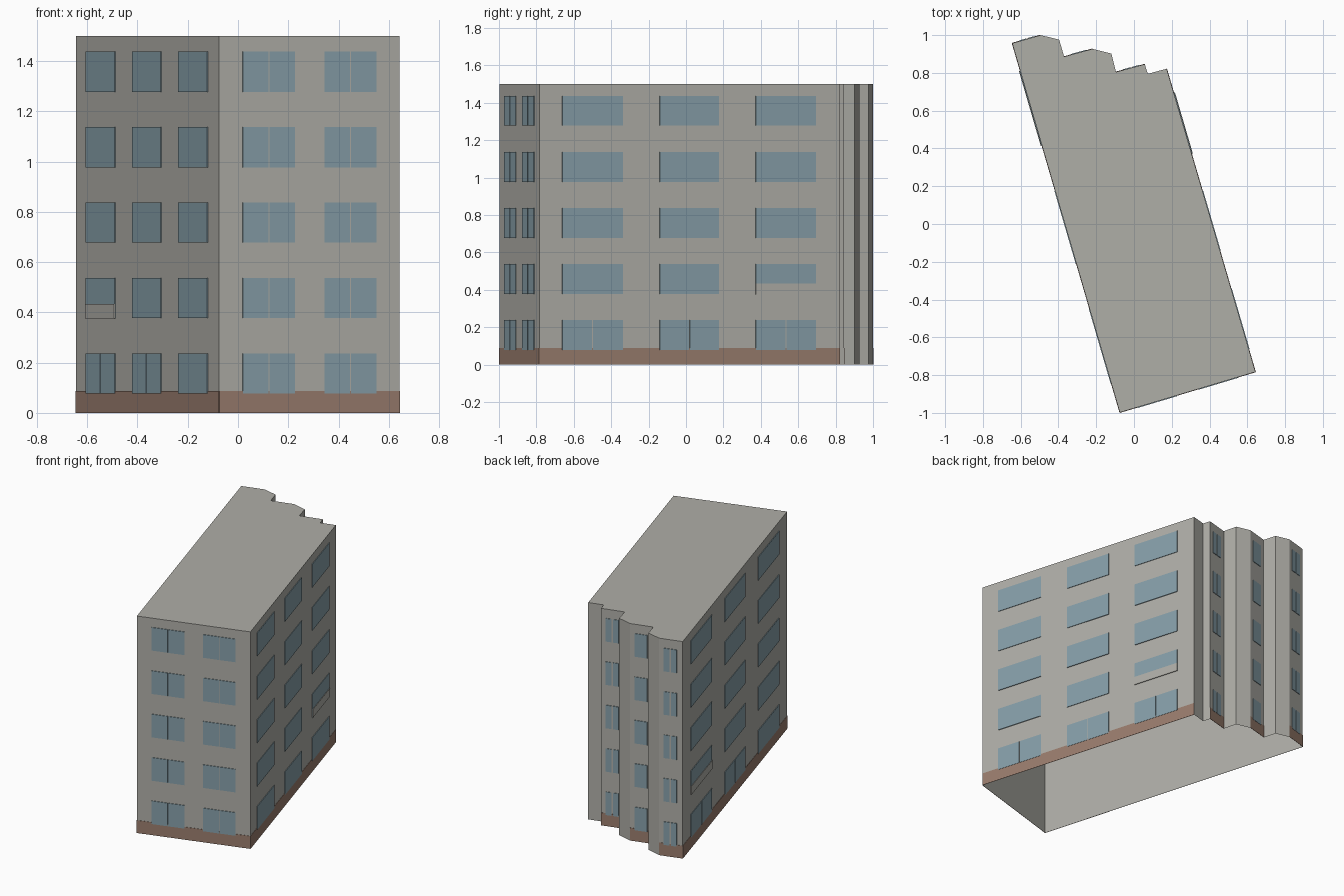
import bpy
import bmesh
from mathutils import Vector

cube = bpy.data.objects.get("Cube")
if cube:
    bpy.data.objects.remove(cube, do_unlink=True)


def material(name, rgb):
    mat = bpy.data.materials.new(name)
    mat.use_nodes = True
    color = (*rgb, 1)
    mat.diffuse_color = color
    mat.node_tree.nodes["Principled BSDF"].inputs["Base Color"].default_value = color
    return mat


concrete = material("grey concrete", (0.43, 0.425, 0.39))
brick = material("brown plinth", (0.32, 0.205, 0.155))
glass = material("blue glass", (0.24, 0.345, 0.395))

HEIGHT = 1.5
FLOORS = 5
STOREY = 0.3

# Footprint, counter-clockwise from the front corner, with a stepped back end
front = [(-0.075, -0.998), (0.643, -0.783)]
back = [(0.173, 0.822), (0.073, 0.795), (0.057, 0.846), (-0.095, 0.805),
        (-0.12, 0.902), (-0.22, 0.927), (-0.37, 0.886), (-0.396, 0.976),
        (-0.495, 1.0), (-0.645, 0.957)]
footprint = [Vector((x, y, 0)) for x, y in front + back]
FRONT, RIGHT, INNER, MIDDLE, OUTER, LEFT = 0, 1, 4, 7, 10, 11


def finish(name, bm, mat):
    mesh = bpy.data.meshes.new(name)
    bm.to_mesh(mesh)
    bm.free()
    mesh.materials.append(mat)
    obj = bpy.data.objects.new(name, mesh)
    bpy.context.collection.objects.link(obj)
    return obj


def add_plate(bm, wall, start, end, low, high, depth):
    """Thin raised plate on a wall; start and end are fractions along it."""
    a = footprint[wall]
    b = footprint[(wall + 1) % len(footprint)]
    along = b - a
    out = Vector((along.y, -along.x, 0)).normalized() * depth
    p, q = a + along * start, a + along * end
    ring = [p, q, q + out, p + out]
    bottom = [bm.verts.new(v + Vector((0, 0, low))) for v in ring]
    top = [bm.verts.new(v + Vector((0, 0, high))) for v in ring]
    bm.faces.new(top)
    bm.faces.new(bottom[::-1])
    for i in range(1, 4):  # the side against the wall stays open
        j = (i + 1) % 4
        bm.faces.new((bottom[i], bottom[j], top[j], top[i]))


# Building shell: walls and flat roof, open underneath
bm = bmesh.new()
low = [bm.verts.new(p) for p in footprint]
high = [bm.verts.new(p + Vector((0, 0, HEIGHT))) for p in footprint]
for i in range(len(low)):
    j = (i + 1) % len(low)
    bm.faces.new((low[i], low[j], high[j], high[i]))
bm.faces.new(high)
finish("building_shell", bm, concrete)

# Brown plinth on the main walls and windowed back steps
bm = bmesh.new()
for wall in (FRONT, RIGHT, INNER, MIDDLE, OUTER, LEFT):
    add_plate(bm, wall, 0, 1, 0, 0.088, 0.002)
finish("plinth", bm, brick)

# Windows: spans along each wall, gap between panes, floors with paired panes
every, ground = range(FLOORS), range(1)
long_side = [(0.075, 0.277), (0.4, 0.597), (0.72, 0.921)]
step = [(0.2, 0.75)]
facades = {
    "front_windows": (FRONT, [(0.13, 0.42), (0.583, 0.87)], 0.006, every),
    "right_windows": (RIGHT, long_side, 0.003, ground),
    "left_windows": (LEFT, long_side, 0.003, ground),
    "inner_step_windows": (INNER, step, 0.06, every),
    "middle_step_windows": (MIDDLE, step, 0, ()),
    "outer_step_windows": (OUTER, step, 0.06, every),
}
for name, (wall, spans, gap, paired) in facades.items():
    bm = bmesh.new()
    for floor in range(FLOORS):
        sill = 0.077 + floor * STOREY
        for start, end in spans:
            mid = (start + end) / 2
            panes = [(start, end)]
            if floor in paired:
                panes = [(start, mid - gap / 2), (mid + gap / 2, end)]
            for p, q in panes:
                add_plate(bm, wall, p, q, sill, sill + 0.16, 0.004)
    finish(name, bm, glass)

# Shallow parapet panels across one first-floor window on each long side
for name, wall, (start, end) in (("right_parapet", RIGHT, long_side[-1]),
                                 ("left_parapet", LEFT, long_side[0])):
    bm = bmesh.new()
    add_plate(bm, wall, start, end, 0.375, 0.433, 0.007)
    finish(name, bm, concrete)
